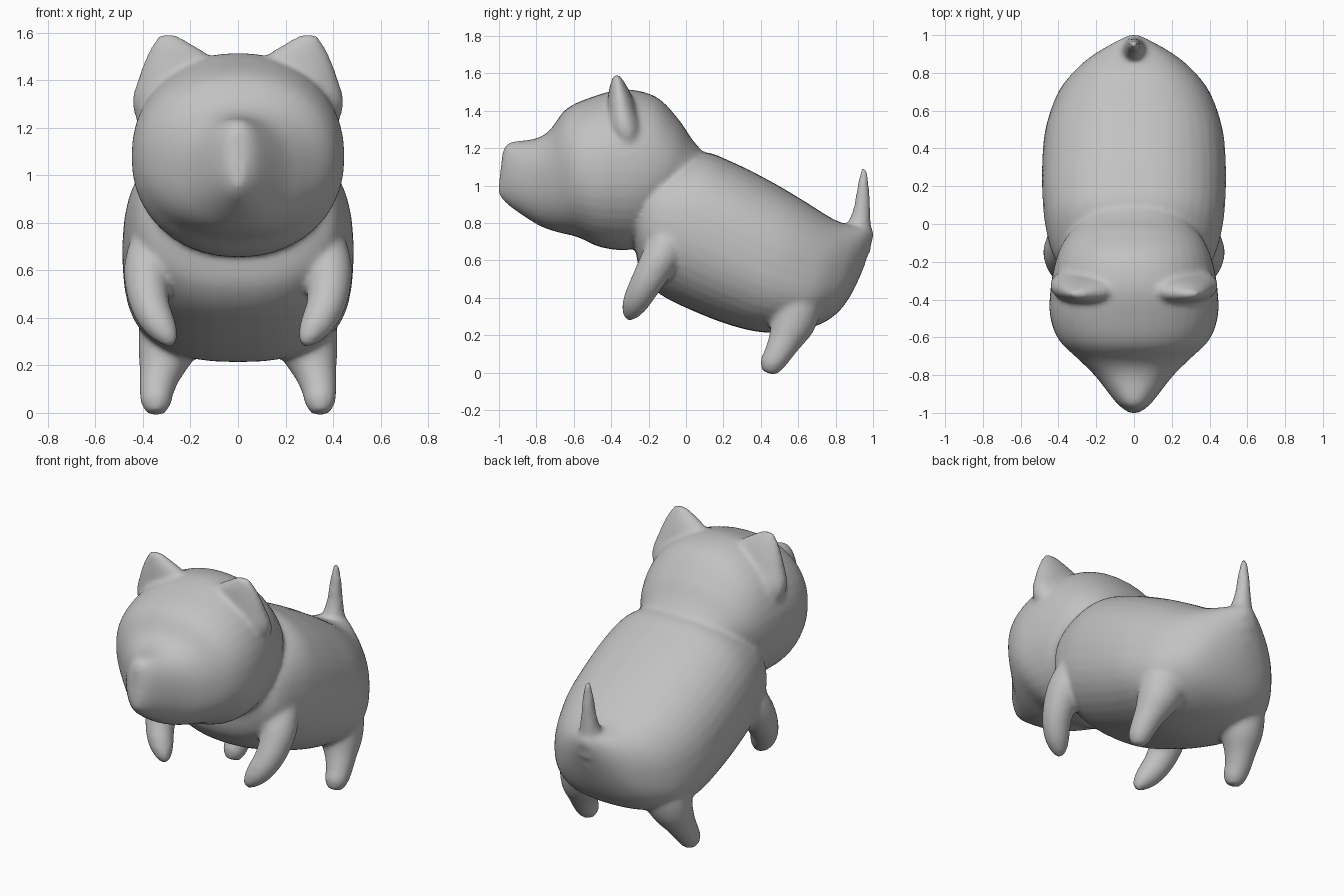
import bpy, bmesh, math
from mathutils import Vector as V

if "Cube" in bpy.data.objects:
    bpy.data.objects.remove(bpy.data.objects["Cube"])

SEG, STEPS = 40, 5
fur = bpy.data.materials.new("grey_fur")
fur.diffuse_color = (0.54, 0.54, 0.54, 1)
fur.use_nodes = True
fur.node_tree.nodes["Principled BSDF"].inputs["Base Color"].default_value = fur.diffuse_color


def curve(a, b, c, d, t):
    """Smooth interpolation between b and c."""
    return 0.5 * (2 * b + (c - a) * t + (2 * a - 5 * b + 4 * c - d) * t * t
                  + (3 * b - a - 3 * c + d) * t ** 3)


def loft(bm, rings):
    """Skin rings given as (centre, half axis u, half axis v, squareness, taper)."""
    full = []
    for i in range(len(rings) - 1):
        quad = [rings[min(max(j, 0), len(rings) - 1)] for j in range(i - 1, i + 3)]
        for s in range(STEPS):
            full.append([curve(*[q[k] for q in quad], s / STEPS) for k in range(5)])
    full.append(rings[-1])
    loops = []
    for c, u, v, power, taper in full:
        loop = []
        for k in range(SEG):
            a = 2 * math.pi * k / SEG
            p, q = [math.copysign(abs(w) ** (2 / power), w)
                    for w in (math.cos(a), math.sin(a))]
            loop.append(bm.verts.new(c + u * p * (1 - taper * q) + v * q))
        loops.append(loop)
    for a, b in zip(loops, loops[1:]):
        for k in range(SEG):
            n = (k + 1) % SEG
            bm.faces.new((a[k], a[n], b[n], b[k]))
    bm.faces.new(loops[0])
    bm.faces.new(loops[-1])


def trunk(bm, rows):
    """Rows: top y, top z, bottom y, bottom z, half width, squareness, taper."""
    rings = []
    for ty, tz, by, bz, w, power, taper in rows:
        top, bot = V((0, ty, tz)), V((0, by, bz))
        rings.append(((top + bot) / 2, V((w, 0, 0)), (top - bot) / 2, power, taper))
    loft(bm, rings)


def limb(bm, rows, side=1):
    """Rows: x, y, z, radius, with rings square to the path."""
    pts = [V((r[0] * side, r[1], r[2])) for r in rows]
    rings = []
    for i, p in enumerate(pts):
        t = (pts[min(i + 1, len(pts) - 1)] - pts[max(i - 1, 0)]).normalized()
        u = V((0, 1, 0)).cross(t).normalized()
        rings.append((p, u * rows[i][3], t.cross(u) * rows[i][3], 2.0, 0.0))
    loft(bm, rings)


bm = bmesh.new()
# Body
trunk(bm, [(-.28, 1.0, -.27, .66, .30, 2.3, 0), (-.15, 1.12, -.24, .53, .41, 2.3, 0),
           (.08, 1.18, -.14, .42, .465, 2.3, 0), (.25, 1.125, .05, .325, .485, 2.3, 0),
           (.45, 1.025, .25, .25, .485, 2.3, .02), (.62, .925, .42, .215, .465, 2.4, .06),
           (.80, .815, .60, .225, .40, 2.5, .15), (.91, .79, .73, .265, .305, 2.4, .25),
           (.965, .79, .82, .33, .215, 2.3, .35), (.995, .77, .89, .43, .12, 2.1, .3),
           (1.005, .74, .95, .56, .04, 2.0, 0)])
# Legs
for side in (1, -1):
    limb(bm, [(.27, .0, .80, .10), (.34, -.08, .71, .11), (.38, -.14, .61, .10),
              (.382, -.19, .52, .09), (.365, -.235, .44, .08), (.332, -.27, .375, .07),
              (.298, -.295, .325, .05), (.275, -.312, .29, .022)], side)
    limb(bm, [(.24, .59, .42, .13), (.28, .58, .34, .14), (.305, .565, .25, .118),
              (.328, .525, .165, .088), (.343, .485, .09, .072),
              (.345, .455, .04, .063), (.345, .44, -.002, .036)], side)
# Tail
limb(bm, [(0, .90, .66, .09), (0, .925, .78, .065), (0, .94, .87, .046),
          (0, .946, .97, .035), (0, .95, 1.05, .024), (0, .95, 1.10, .011)])
# Head and muzzle
trunk(bm, [(-.98, 1.18, -1.005, .96, .03, 2.2, 0), (-.945, 1.23, -.955, .90, .09, 2.2, 0),
           (-.81, 1.25, -.80, .795, .205, 2.3, 0), (-.73, 1.295, -.70, .755, .295, 2.3, 0),
           (-.64, 1.41, -.58, .725, .40, 2.2, 0), (-.50, 1.475, -.47, .675, .445, 2.2, 0),
           (-.33, 1.515, -.35, .655, .442, 2.15, 0), (-.16, 1.475, -.27, .67, .42, 2.15, 0),
           (-.04, 1.355, -.20, .75, .385, 2.15, 0), (.035, 1.245, -.12, .82, .33, 2.15, 0),
           (.11, 1.16, .0, .85, .25, 2.15, 0)])
# Ears
ear = [(.30, -.30, 1.17, .10, .06), (.295, -.325, 1.30, .15, .09),
       (.265, -.345, 1.42, .15, .075), (.25, -.355, 1.49, .14, .06),
       (.275, -.365, 1.55, .085, .038), (.30, -.372, 1.595, .03, .014)]
for side in (1, -1):
    loft(bm, [(V((x * side, y, z)), V((a, 0, 0)), V((0, b, 0)), 2.0, 0.0)
              for x, y, z, a, b in ear])

# Fuse the overlapping pieces into one soft skin
bmesh.ops.recalc_face_normals(bm, faces=bm.faces)
me = bpy.data.meshes.new("animal_body")
bm.to_mesh(me)
bm.free()
me.materials.append(fur)
ob = bpy.data.objects.new("animal_body", me)
bpy.context.collection.objects.link(ob)
m = ob.modifiers.new("fuse", 'REMESH')
m.mode = 'VOXEL'
m.voxel_size = 0.014
m.use_smooth_shade = True
m = ob.modifiers.new("soften", 'SMOOTH')
m.factor = 0.5
m.iterations = 9
